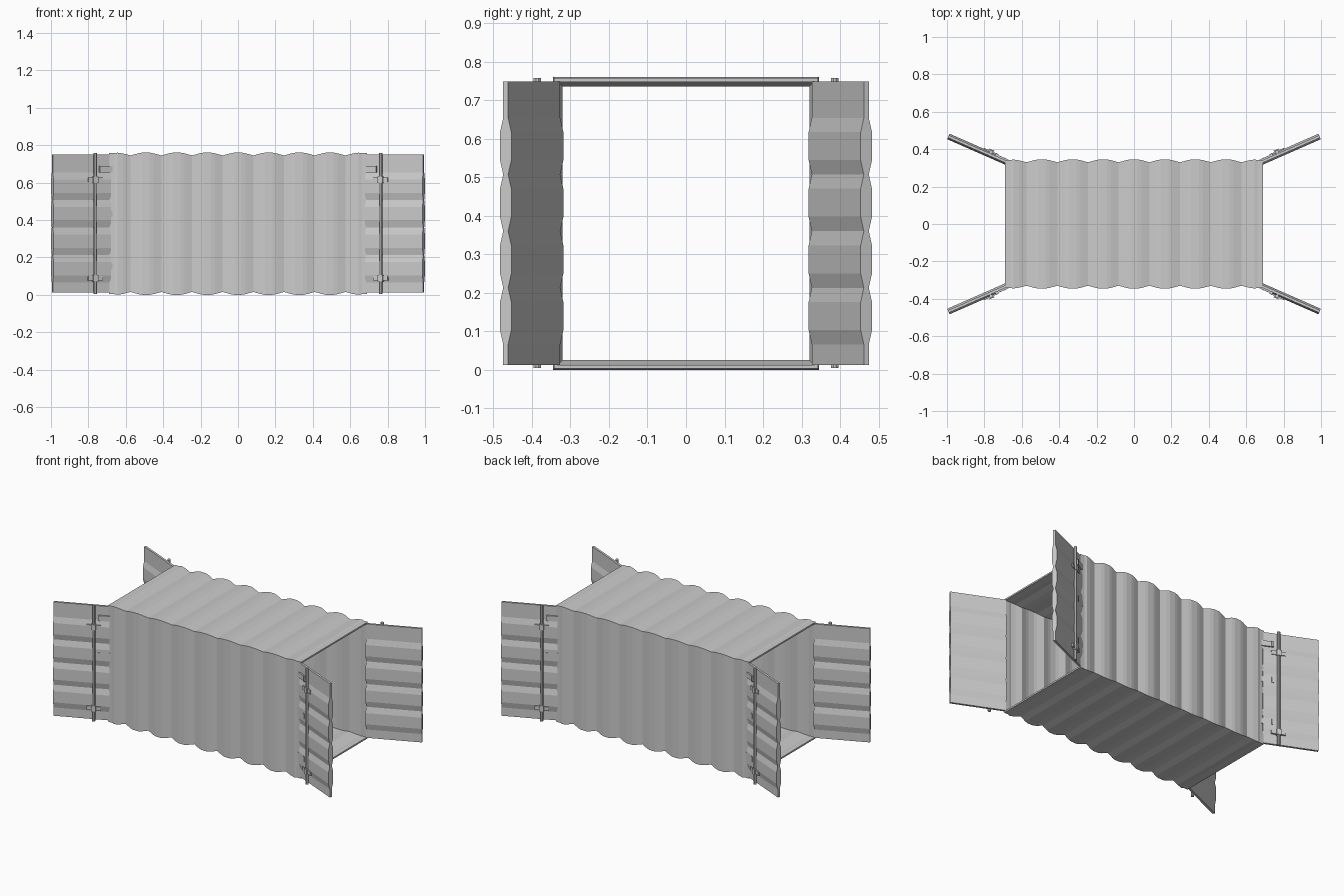
import bpy, bmesh, math
from mathutils import Matrix, Vector

if "Cube" in bpy.data.objects:
    bpy.data.objects.remove(bpy.data.objects["Cube"])


def finish(name, bm, mirrored=False):
    bmesh.ops.recalc_face_normals(bm, faces=bm.faces)
    me = bpy.data.meshes.new(name)
    bm.to_mesh(me)
    bm.free()
    ob = bpy.data.objects.new(name, me)
    bpy.context.collection.objects.link(ob)
    if mirrored:
        m = ob.modifiers.new("four_corners", 'MIRROR')
        m.use_axis = (True, True, False)
        m.use_mirror_merge = False
    return ob


# Corrugated body: rectangular rings swelling and narrowing along x
P, H = 0.164, 0.015
wave = [(-0.69, 0.8), (-0.66, 0.8), (-0.645, 1), (-0.615, 0.7)]
for i in range(7):
    x0 = -0.574 + i * P
    wave += [(x0 + f * P, d) for f, d in
             ((0, 0), (0.25, 0.75), (0.38, 1), (0.62, 1), (0.75, 0.75))]
wave += [(0.574, 0), (0.615, 0.7), (0.645, 1), (0.66, 0.8), (0.69, 0.8)]


def ring(bm, x, d):
    y, lo, hi = 0.33 + d, 0.015 - d, 0.745 + d
    return [bm.verts.new((x, a, b)) for a, b in ((-y, lo), (y, lo), (y, hi), (-y, hi))]


def bridge(bm, a, b):
    n = len(a)
    for i in range(n):
        j = (i + 1) % n
        bm.faces.new((a[i], a[j], b[j], b[i]))


bm = bmesh.new()
outer = [ring(bm, x, d * H) for x, d in wave]
inner = [ring(bm, x, d * H - 0.01) for x, d in wave]
loop = outer + inner[::-1]
for a, b in zip(loop, loop[1:] + loop[:1]):
    bridge(bm, a, b)
finish("corrugated_body", bm)

# Door frame of reference: u along the door, n outward, z up
ang = math.radians(23.7)
LEN = 0.336
DOOR = Matrix.Translation((0.685, 0.333, 0)) @ Matrix.Rotation(ang, 4, 'Z')

# Door panel: profile with four horizontal ribs, extruded along u
half = [(0.012, 0.007)]
for i in range(4):
    z = 0.066 + i * 0.147
    half += [(z, 0.007), (z + 0.037, 0.016), (z + 0.11, 0.016)]
half += [(0.654, 0.007), (0.749, 0.007)]
profile = half + [(z, -n) for z, n in reversed(half)]
bm = bmesh.new()
ends = [[bm.verts.new(DOOR @ Vector((u, n, z))) for z, n in profile] for u in (0, LEN)]
bridge(bm, *ends)
k = len(half)
for e in ends:
    for i in range(k - 1):
        bm.faces.new((e[i], e[i + 1], e[-2 - i], e[-1 - i]))
finish("doors", bm, True)


def box(bm, u0, u1, n0, n1, z0, z1):
    size = Matrix.Diagonal((u1 - u0, n1 - n0, z1 - z0, 1))
    mid = Matrix.Translation(((u0 + u1) / 2, (n0 + n1) / 2, (z0 + z1) / 2))
    bmesh.ops.create_cube(bm, size=1, matrix=DOOR @ mid @ size)


# Locking rods
bm = bmesh.new()
bmesh.ops.create_cone(bm, cap_ends=True, segments=8, radius1=0.01, radius2=0.01,
                      depth=0.752,
                      matrix=DOOR @ Matrix.Translation((0.094, 0.0165, 0.381)))
finish("locking_rods", bm, True)

# Rod brackets with centre clamps
bm = bmesh.new()
for z in (0.615, 0.088):
    box(bm, 0.05, 0.135, 0.005, 0.021, z - 0.012, z + 0.012)
    box(bm, 0.08, 0.108, 0.005, 0.029, z - 0.018, z + 0.018)
finish("rod_brackets", bm, True)

# Hinge plates near the inner edge of each door
bm = bmesh.new()
for z in (0.672, 0.432, 0.153):
    box(bm, -0.008, 0.066, 0.004, 0.0155, z - 0.017, z + 0.017)
    box(bm, 0.052, 0.066, 0.004, 0.02, z - 0.017, z + 0.017)
finish("hinge_plates", bm, True)
